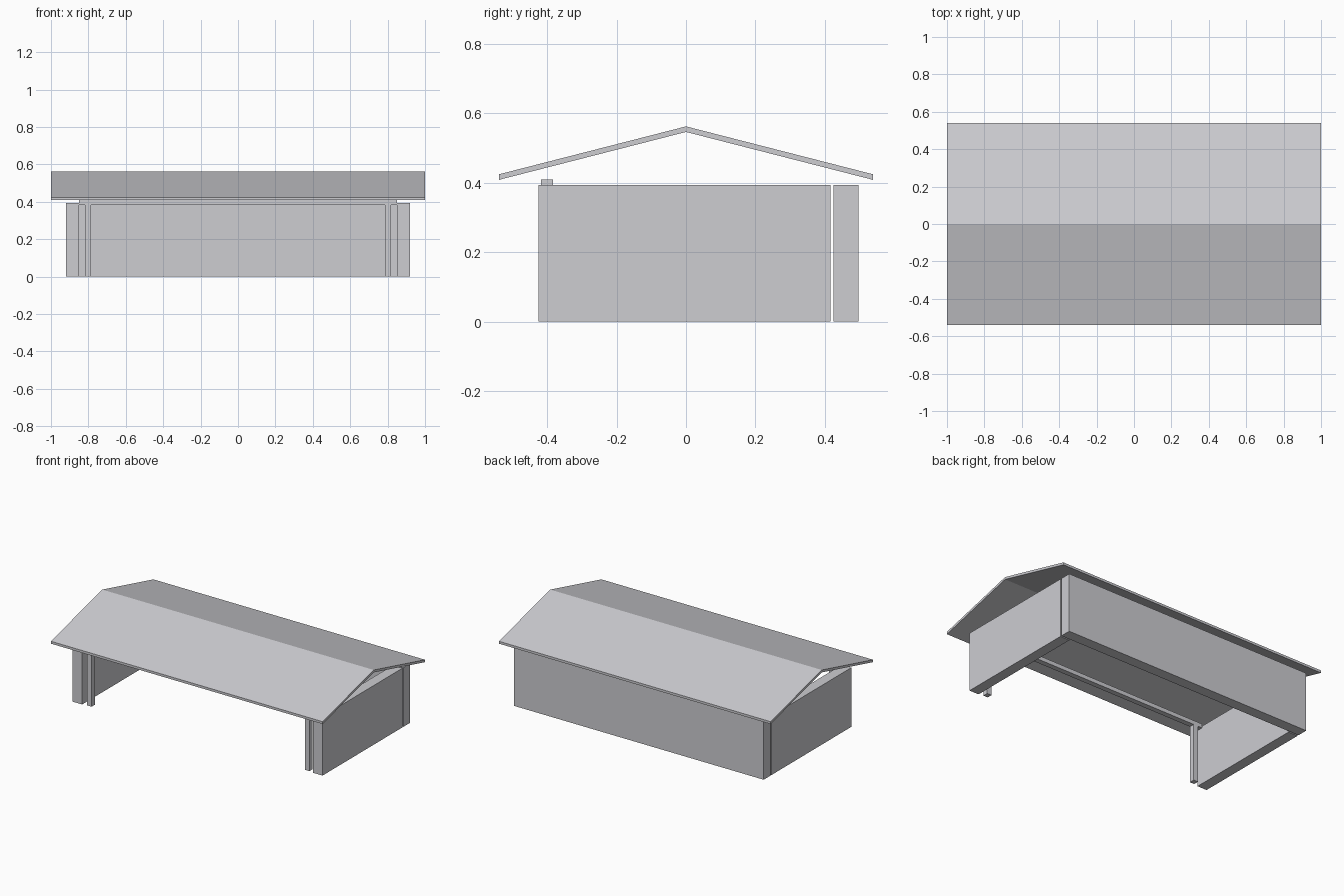
import bpy
import bmesh

if "Cube" in bpy.data.objects:
    bpy.data.objects.remove(bpy.data.objects["Cube"], do_unlink=True)

grey = bpy.data.materials.new("light_grey")
grey.use_nodes = True
colour = (0.61, 0.61, 0.64, 1)
grey.diffuse_color = colour
grey.node_tree.nodes["Principled BSDF"].inputs["Base Color"].default_value = colour


def extrude_profile(name, profile, x0, x1):
    """Extrude a (y, z) outline along x."""
    bm = bmesh.new()
    face = bm.faces.new([bm.verts.new((x0, y, z)) for y, z in profile])
    result = bmesh.ops.extrude_face_region(bm, geom=[face])
    moved = [v for v in result["geom"] if isinstance(v, bmesh.types.BMVert)]
    bmesh.ops.translate(bm, verts=moved, vec=(x1 - x0, 0, 0))
    bmesh.ops.recalc_face_normals(bm, faces=bm.faces)
    mesh = bpy.data.meshes.new(name)
    bm.to_mesh(mesh)
    bm.free()
    mesh.materials.append(grey)
    obj = bpy.data.objects.new(name, mesh)
    bpy.context.collection.objects.link(obj)
    return obj


def box(name, x0, x1, y0, y1, z0, z1):
    return extrude_profile(name, [(y0, z0), (y1, z0), (y1, z1), (y0, z1)], x0, x1)


wall_top = 0.394
beam_bottom, beam_top = 0.382, 0.409
beam_front, beam_back = -0.418, -0.383

# Side walls and front posts
for side, s in (("left", 1), ("right", -1)):
    a, b = sorted((s * 0.85, s * 0.92))
    box(side + "_wall", a, b, -0.425, 0.416, 0, wall_top)
    a, b = sorted((s * 0.785, s * 0.818))
    box(side + "_front_post", a, b, beam_front, beam_back, 0, beam_bottom)

# Back wall, with a narrow gap to the side walls
box("back_wall", -0.92, 0.92, 0.425, 0.497, 0, wall_top)

# Beam over the front posts
box("front_beam", -0.85, 0.85, beam_front, beam_back, beam_bottom, beam_top)

# Thin gable roof
eave, low, ridge, thick = 0.539, 0.408, 0.546, 0.016
extrude_profile("gable_roof", [
    (-eave, low), (0, ridge), (eave, low),
    (eave, low + thick), (0, ridge + thick), (-eave, low + thick),
], -1, 1)
